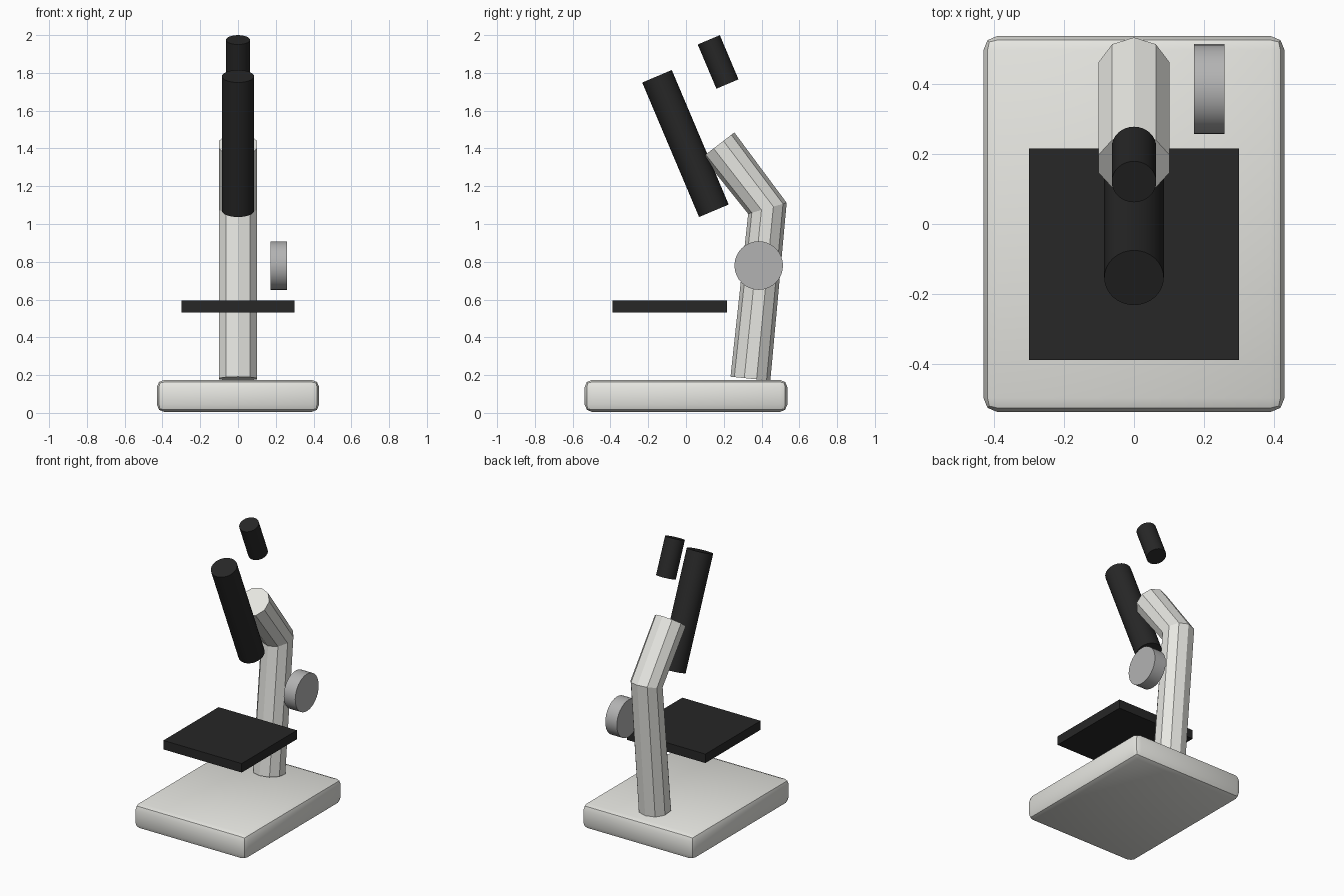
import bpy, bmesh, math
from mathutils import Vector

if "Cube" in bpy.data.objects:
    bpy.data.objects.remove(bpy.data.objects["Cube"])


def material(name, rgb):
    m = bpy.data.materials.new(name)
    m.diffuse_color = (*rgb, 1)
    m.use_nodes = True
    m.node_tree.nodes["Principled BSDF"].inputs["Base Color"].default_value = m.diffuse_color
    return m


CREAM = material("cream_enamel", (0.80, 0.80, 0.76))
BLACK = material("black_metal", (0.02, 0.02, 0.02))
STEEL = material("steel", (0.45, 0.45, 0.45))


def box(name, size, loc, mat):
    bpy.ops.mesh.primitive_cube_add(size=1, location=loc)
    o = bpy.context.object
    o.name = name
    o.scale = size
    bpy.ops.object.transform_apply(location=False, rotation=False, scale=True)
    o.data.materials.append(mat)
    return o


def cylinder(name, radius, depth, loc, rot, mat):
    bpy.ops.mesh.primitive_cylinder_add(vertices=32, radius=radius, depth=depth,
                                        location=loc, rotation=rot)
    o = bpy.context.object
    o.name = name
    o.data.materials.append(mat)
    bpy.ops.object.shade_smooth_by_angle(angle=math.radians(30))
    return o


# Base slab with rounded edges
base = box("base", (0.86, 1.074, 0.17), (0, 0, 0.09), CREAM)
bev = base.modifiers.new("rounded_edges", 'BEVEL')
bev.width = 0.04
bev.segments = 2
bpy.ops.object.modifier_apply(modifier=bev.name)
bpy.ops.object.shade_smooth_by_angle(angle=math.radians(30))

# Bent ten-sided arm swept along a three-point path
path = [Vector(p) for p in ((0, 0.341, 0.181), (0, 0.431, 1.083), (0, 0.172, 1.42))]
SIDES, R = 10, 0.106
bm = bmesh.new()
rings = []
for i, p in enumerate(path):
    tangent = Vector()
    if i > 0:
        tangent += (p - path[i - 1]).normalized()
    if i < len(path) - 1:
        tangent += (path[i + 1] - p).normalized()
    side = Vector((1, 0, 0))
    back = tangent.normalized().cross(side)
    rings.append([bm.verts.new(p + R * (math.sin(a) * side + math.cos(a) * back))
                  for a in (2 * math.pi * k / SIDES for k in range(SIDES))])
for lower, upper in zip(rings, rings[1:]):
    for k in range(SIDES):
        n = (k + 1) % SIDES
        bm.faces.new((lower[k], lower[n], upper[n], upper[k]))
bm.faces.new(rings[0])
bm.faces.new(rings[-1])
bmesh.ops.recalc_face_normals(bm, faces=bm.faces)
mesh = bpy.data.meshes.new("arm")
bm.to_mesh(mesh)
bm.free()
arm = bpy.data.objects.new("arm", mesh)
bpy.context.collection.objects.link(arm)
mesh.materials.append(CREAM)

# Specimen stage
box("stage", (0.60, 0.604, 0.062), (0, -0.086, 0.563), BLACK)

# Tilted body tube and eyepiece
TILT = 0.4
cylinder("body_tube", 0.085, 0.773, (0, -0.003, 1.426), (TILT, 0, 0), BLACK)
cylinder("eyepiece", 0.0635, 0.254, (0, 0.17, 1.858), (TILT, 0, 0), BLACK)

# Focus knob on the right side
cylinder("focus_knob", 0.1285, 0.088, (0.215, 0.385, 0.78), (0, math.pi / 2, 0), STEEL)
